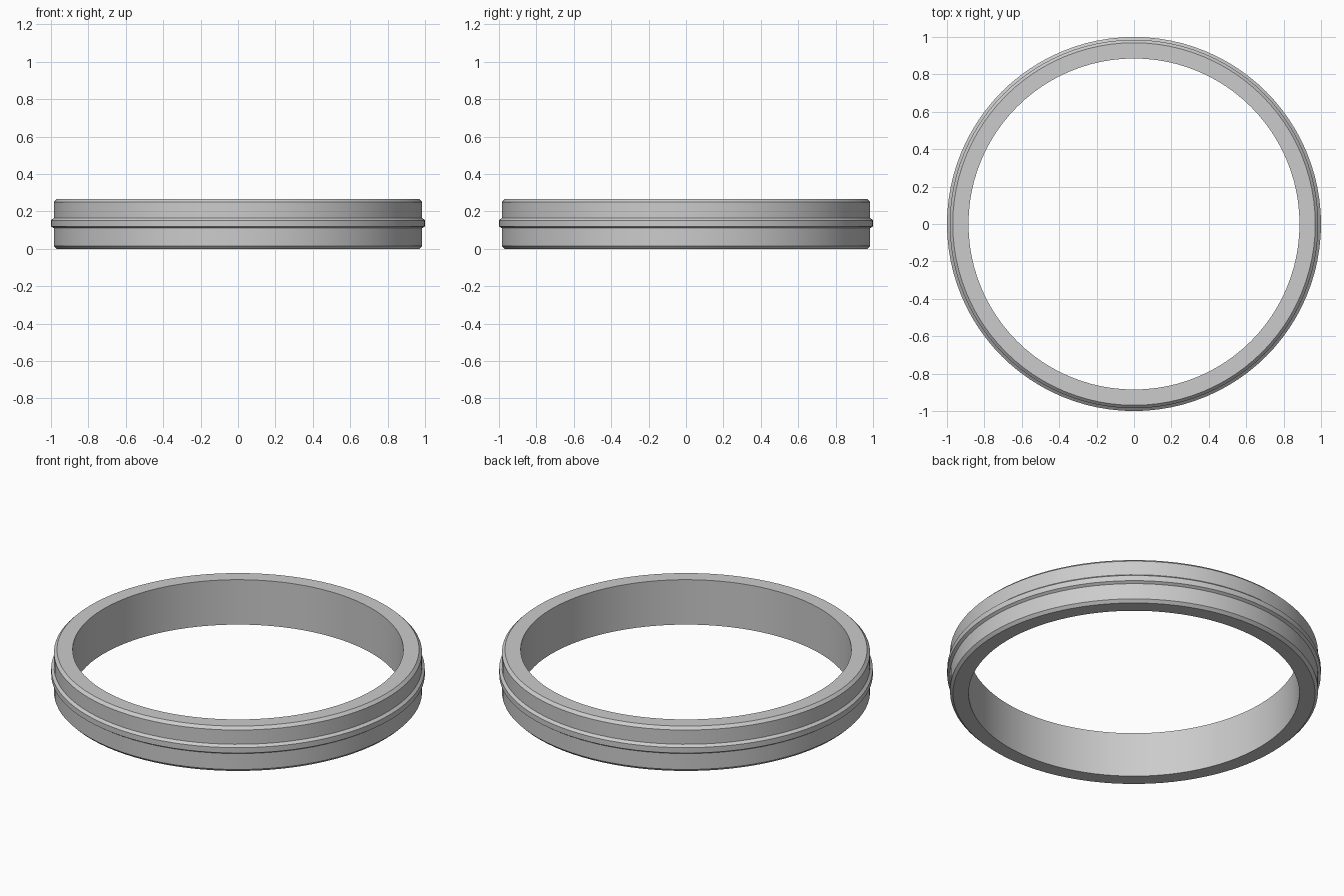
import bpy
import bmesh
from math import cos, sin, tau, radians

cube = bpy.data.objects.get("Cube")
if cube:
    bpy.data.objects.remove(cube, do_unlink=True)

SEGMENTS = 96
HEIGHT = 0.265
INNER, OUTER, RIDGE = 0.885, 0.985, 1.0
CHAMFER = 0.016

# One plain grey metal
grey = bpy.data.materials.new("grey_metal")
grey.use_nodes = True
colour = (0.6, 0.6, 0.6, 1)
grey.diffuse_color = colour
grey.node_tree.nodes["Principled BSDF"].inputs["Base Color"].default_value = colour


def lathe(name, profile):
    """Sweep a closed (radius, z) profile around the z axis."""
    bm = bmesh.new()
    rings = []
    for i in range(SEGMENTS):
        a = tau * i / SEGMENTS
        rings.append([bm.verts.new((r * cos(a), r * sin(a), z)) for r, z in profile])
    for i, ring in enumerate(rings):
        after = rings[(i + 1) % SEGMENTS]
        for j in range(len(profile)):
            k = (j + 1) % len(profile)
            bm.faces.new((ring[j], after[j], after[k], ring[k]))
    bmesh.ops.recalc_face_normals(bm, faces=bm.faces)
    mesh = bpy.data.meshes.new(name)
    bm.to_mesh(mesh)
    bm.free()
    mesh.materials.append(grey)
    obj = bpy.data.objects.new(name, mesh)
    bpy.context.collection.objects.link(obj)
    bpy.ops.object.select_all(action="DESELECT")
    obj.select_set(True)
    bpy.context.view_layer.objects.active = obj
    bpy.ops.object.shade_smooth_by_angle(angle=radians(25))
    return obj


# Band with chamfered outer rims and a raised ridge around the middle
lathe("ring_band", [
    (INNER, 0), (OUTER - CHAMFER, 0), (OUTER, CHAMFER),
    (OUTER, 0.11), (RIDGE, 0.12), (RIDGE, 0.152), (OUTER, 0.165),
    (OUTER, HEIGHT - CHAMFER), (OUTER - CHAMFER, HEIGHT), (INNER, HEIGHT),
])
